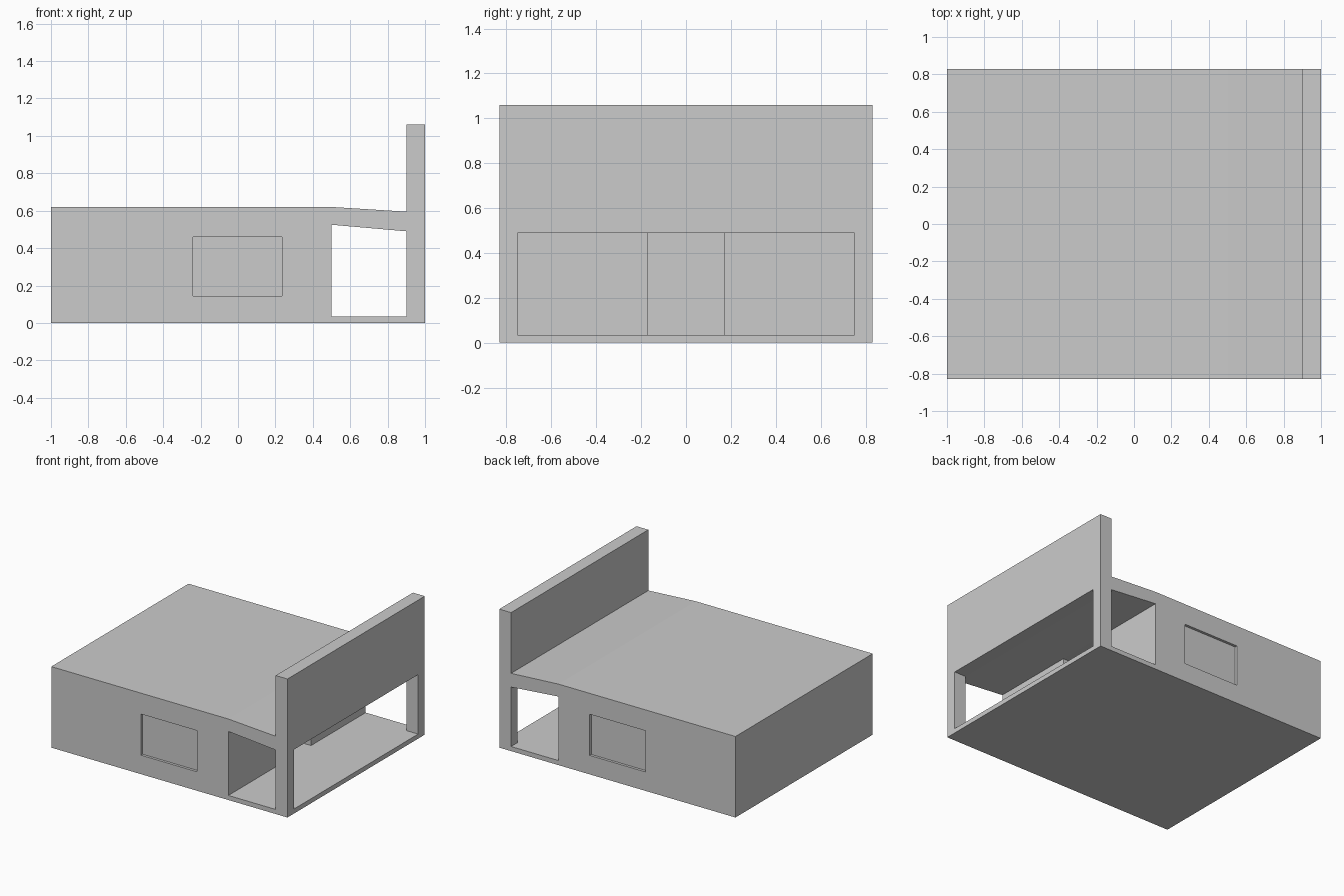
import bpy
import bmesh

if "Cube" in bpy.data.objects:
    bpy.data.objects.remove(bpy.data.objects["Cube"])


def prism(name, profile, y0, y1):
    """Extrude an (x, z) profile along y."""
    bm = bmesh.new()
    face = bm.faces.new([bm.verts.new((x, y0, z)) for x, z in profile])
    side = bmesh.ops.extrude_face_region(bm, geom=[face])["geom"]
    verts = [v for v in side if isinstance(v, bmesh.types.BMVert)]
    bmesh.ops.translate(bm, verts=verts, vec=(0, y1 - y0, 0))
    bmesh.ops.recalc_face_normals(bm, faces=bm.faces)
    mesh = bpy.data.meshes.new(name)
    bm.to_mesh(mesh)
    bm.free()
    ob = bpy.data.objects.new(name, mesh)
    bpy.context.collection.objects.link(ob)
    return ob


def rect(x0, x1, z0, z1):
    return [(x0, z0), (x1, z0), (x1, z1), (x0, z1)]


def cut(target, name, profile, y0, y1):
    """Subtract a prism from the target, then remove the cutter."""
    cutter = prism(name, profile, y0, y1)
    cutter.hide_render = True
    mod = target.modifiers.new(name, 'BOOLEAN')
    mod.operation = 'DIFFERENCE'
    mod.solver = 'EXACT'
    mod.object = cutter
    bpy.context.view_layer.objects.active = target
    bpy.ops.object.modifier_apply(modifier=mod.name)
    bpy.data.objects.remove(cutter)


W = 0.83        # half width
FLOOR = 0.035   # porch floor height

# Building shell: flat roof, sloping porch roof and tall front wall
building = prism("building", [(-1, 0), (1, 0), (1, 1.06), (0.9, 1.06), (0.9, 0.595),
                              (0.5, 0.62), (-1, 0.62)], -W, W)

# Porch passage, open on both sides, with a sloping ceiling
cut(building, "porch_cutter", [(0.5, FLOOR), (0.9, FLOOR), (0.9, 0.49), (0.5, 0.525)], -1, 1)

# Wide opening through the front wall
cut(building, "opening_cutter", rect(0.85, 1.1, FLOOR, 0.49), -0.75, 0.75)

# Recessed entrance in the porch wall
cut(building, "entrance_cutter", [(0.4, FLOOR), (0.6, FLOOR), (0.6, 0.45),
                                  (0.5, 0.525), (0.4, 0.525)], -0.17, 0.17)

# Shallow window recess on each side wall
for s in (-1, 1):
    y0, y1 = sorted((s * (W - 0.02), s * (W + 0.1)))
    cut(building, "window_cutter", rect(-0.24, 0.235, 0.145, 0.46), y0, y1)
